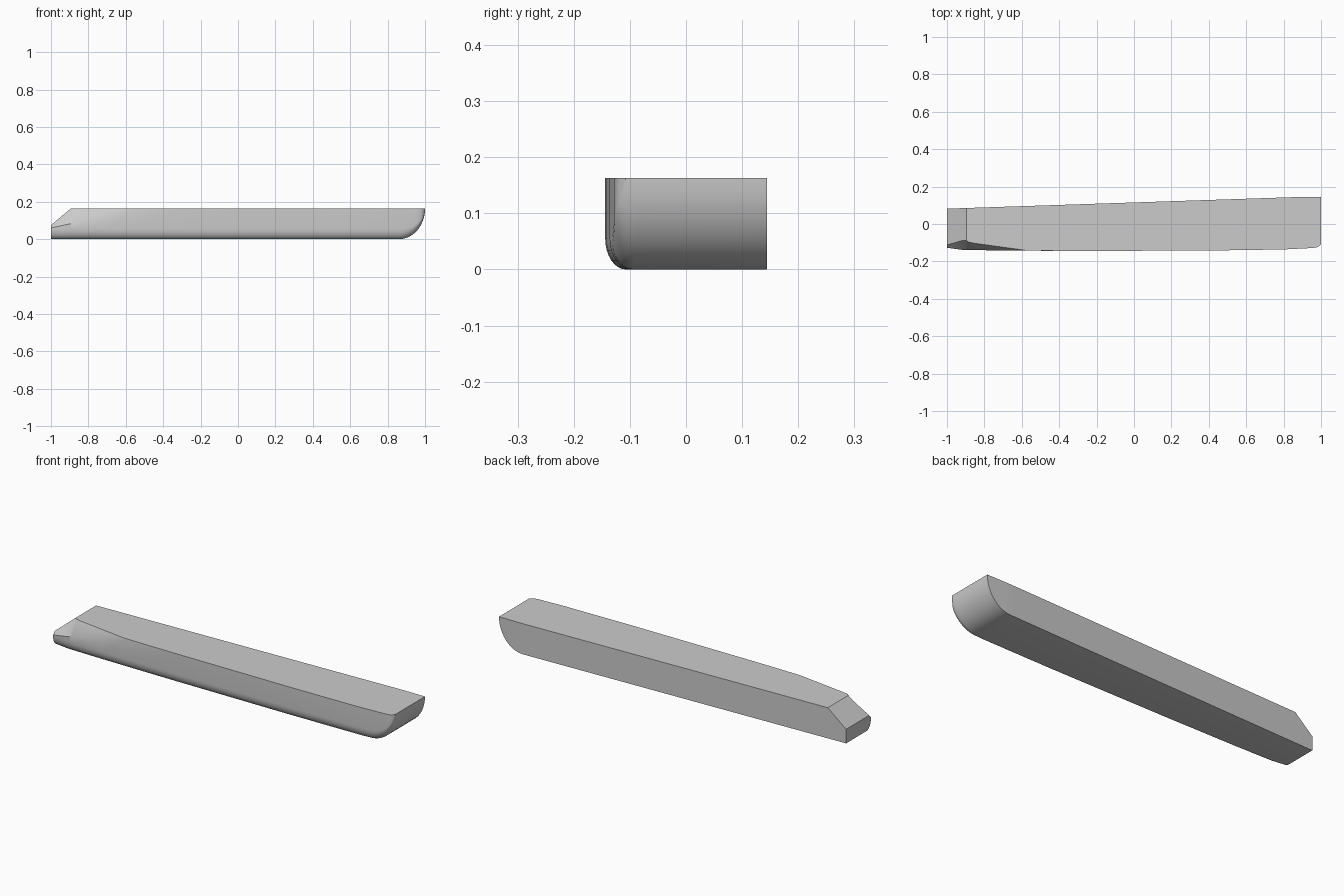
import bpy, bmesh, math

if "Cube" in bpy.data.objects:
    bpy.data.objects.remove(bpy.data.objects["Cube"])

H = 0.163


def lerp_table(table, x):
    for (x0, v0), (x1, v1) in zip(table, table[1:]):
        if x <= x1:
            return v0 + (v1 - v0) * (x - x0) / (x1 - x0)
    return table[-1][1]


# Plan and side outlines, as (x, value) pairs
back = [(-1, 0.082), (0.87, 0.144), (1, 0.144)]
front = [(-1, -0.127), (-0.92, -0.138), (-0.7, -0.142), (-0.3, -0.144), (0.4, -0.142),
         (0.8, -0.136), (0.96, -0.128), (0.985, -0.123), (1, -0.108)]
front_top = [(-1, -0.112), (-0.9, -0.083), (-0.885, -0.096), (-0.86, -0.102),
             (-0.57, -0.142), (-0.3, -0.144)]
bevel_low = [(-1, 0.06), (-0.87, 0.088), (-0.57, 0.15), (-0.3, 0.155), (1, 0.155)]
top = [(-1, 0.075), (-0.895, H), (1, H)]


def section(x):
    """Cross-section at x, from back bottom round the front to back top."""
    yb, yf, zt = lerp_table(back, x), lerp_table(front, x), lerp_table(top, x)
    yt = lerp_table(front_top, x) if x < -0.3 else yf
    # Rounded keel at the right end
    t = max(0, (x - 0.86) / 0.14)
    zb = H * (1 - math.sqrt(max(0, 1 - t * t)))
    k = (H - zb) / H
    pts = [(yb, zb)]
    for i in range(9):
        a = math.pi / 2 * i / 8
        pts.append((yf + 0.037 * (1 - math.sin(a)), zb + k * 0.055 * (1 - math.cos(a))))
    pts.append((yf, zb + k * max(0.058, lerp_table(bevel_low, x))))
    pts += [(yt, zt), (yb, zt)]
    return [(x, y, z) for y, z in pts]


# Stations along the length, dense around the rounded end
xs = [-1, -0.96, -0.92, -0.895, -0.885, -0.86, -0.78, -0.7, -0.57, -0.3, 0, 0.4, 0.65, 0.8]
xs += [0.86 + 0.14 * math.sin(math.pi / 2 * i / 12) for i in range(13)]

bm = bmesh.new()
rings = [[bm.verts.new(p) for p in section(x)] for x in xs]
for a, b in zip(rings, rings[1:]):
    for i in range(len(a)):
        j = (i + 1) % len(a)
        bm.faces.new((a[i], a[j], b[j], b[i]))
bm.faces.new(rings[0])
bmesh.ops.remove_doubles(bm, verts=bm.verts, dist=0.0002)
bmesh.ops.holes_fill(bm, edges=bm.edges, sides=0)
bmesh.ops.recalc_face_normals(bm, faces=bm.faces)

mesh = bpy.data.meshes.new("tapered_bar")
bm.to_mesh(mesh)
bm.free()
bar = bpy.data.objects.new("tapered_bar", mesh)
bpy.context.collection.objects.link(bar)
bpy.context.view_layer.objects.active = bar
bar.select_set(True)
bpy.ops.object.shade_smooth_by_angle(angle=math.radians(30))
